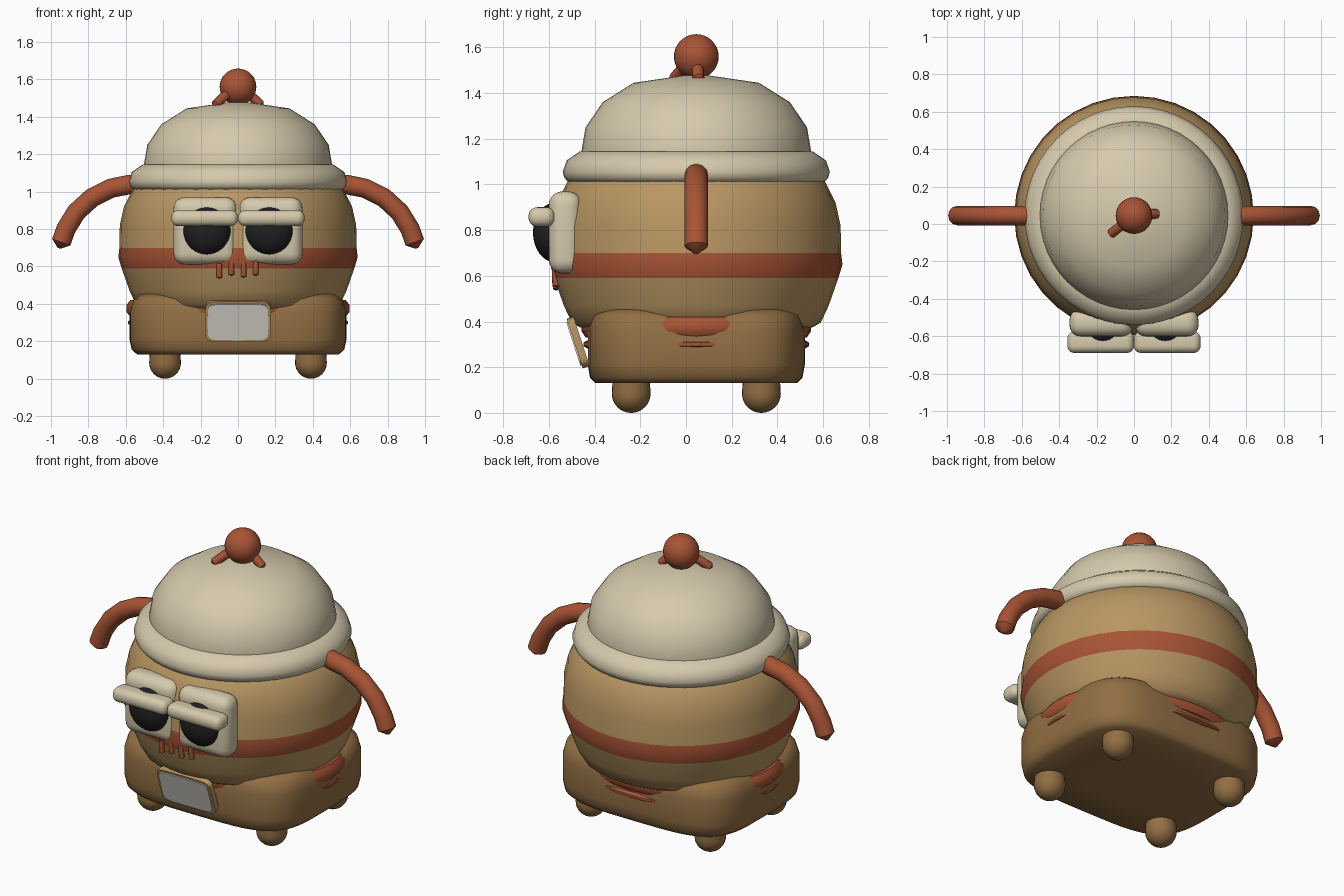
import bpy, bmesh, math
from mathutils import Vector, Matrix

if "Cube" in bpy.data.objects:
    bpy.data.objects.remove(bpy.data.objects["Cube"])

CY = 0.045  # the body axis sits slightly behind the origin


def material(name, r, g, b):
    m = bpy.data.materials.new(name)
    lin = [((c / 255 + 0.055) / 1.055) ** 2.4 for c in (r, g, b)]
    m.diffuse_color = (*lin, 1)
    m.use_nodes = True
    m.node_tree.nodes["Principled BSDF"].inputs["Base Color"].default_value = m.diffuse_color
    return m


CREAM = material("cream", 214, 202, 173)
TAN = material("tan", 184, 150, 98)
BROWN = material("brown", 146, 111, 68)
RUST = material("rust_red", 168, 84, 53)
BLACK = material("black", 32, 32, 33)
WHITE = material("off_white", 222, 218, 210)


def finish(name, bm, mats, angle=50, loc=(0, 0, 0), rot=(0, 0, 0)):
    bmesh.ops.recalc_face_normals(bm, faces=bm.faces)
    me = bpy.data.meshes.new(name)
    bm.to_mesh(me)
    bm.free()
    ob = bpy.data.objects.new(name, me)
    bpy.context.collection.objects.link(ob)
    for m in mats:
        me.materials.append(m)
    ob.location, ob.rotation_euler = loc, rot
    bpy.ops.object.select_all(action='DESELECT')
    bpy.context.view_layer.objects.active = ob
    ob.select_set(True)
    bpy.ops.object.shade_smooth_by_angle(angle=math.radians(angle))
    return ob


def loft(rings, closed=False):
    """Skin a list of equal point loops, capping the ends unless closed."""
    bm = bmesh.new()
    vs = [[bm.verts.new(p) for p in ring] for ring in rings]
    n = len(vs[0])
    pairs = list(zip(vs, vs[1:])) + ([(vs[-1], vs[0])] if closed else [])
    for a, b in pairs:
        for i in range(n):
            j = (i + 1) % n
            bm.faces.new((a[i], a[j], b[j], b[i]))
    if not closed:
        bm.faces.new(vs[0])
        bm.faces.new(vs[-1])
    return bm


def outline(rx, ry, power=2.0, n=32):
    """Superellipse loop; a higher power gives a squarer outline."""
    pts = []
    for i in range(n):
        t = 2 * math.pi * i / n
        c, s = math.cos(t), math.sin(t)
        pts.append((rx * math.copysign(abs(c) ** (2 / power), c),
                    ry * math.copysign(abs(s) ** (2 / power), s)))
    return pts


def lathe(profile, n, sx=1.0, sy=1.0, closed=False):
    return loft([[(x, y, z) for x, y in outline(r * sx, r * sy, n=n)]
                 for r, z in profile], closed)


def tube(name, path, r, mat, side=(0, 1, 0), sides=12, tip=0.0):
    pts = [Vector(p) for p in path]
    rings = []
    for i, p in enumerate(pts):
        t = (pts[min(i + 1, len(pts) - 1)] - pts[max(i - 1, 0)]).normalized()
        u = t.cross(Vector(side)).normalized()
        v = t.cross(u)
        rings.append([p + r * (math.cos(a) * u + math.sin(a) * v)
                      for a in (2 * math.pi * k / sides for k in range(sides))])
    if tip:  # blunt pointed end
        rings.append([pts[-1] + t * tip + (q - pts[-1]) * 0.15 for q in rings[-1]])
    return finish(name, loft(rings), [mat], 40)


def ball(name, loc, radii, mat):
    bm = bmesh.new()
    bmesh.ops.create_uvsphere(bm, u_segments=32, v_segments=16, radius=1)
    bmesh.ops.scale(bm, vec=radii, verts=bm.verts)
    return finish(name, bm, [mat], 60, loc)


def rounded_box(name, loc, dims, bevel, mat):
    bm = bmesh.new()
    bmesh.ops.create_cube(bm, size=1)
    bmesh.ops.scale(bm, vec=dims, verts=bm.verts)
    bmesh.ops.bevel(bm, geom=bm.edges[:], offset=bevel, segments=5,
                    profile=0.5, affect='EDGES')
    return finish(name, bm, [mat], 60, loc)


# Round body with a painted belt
body = lathe([(0.40, 0.36), (0.51, 0.375), (0.545, 0.395), (0.58, 0.47),
              (0.622, 0.59), (0.64, 0.65), (0.634, 0.70), (0.632, 0.82),
              (0.61, 0.92), (0.56, 1.02), (0.48, 1.08)], 36)
for f in body.faces:
    f.material_index = int(0.59 < f.calc_center_median().z < 0.70)
finish("body", body, [TAN, RUST], 50, (0, CY, 0))

# Cushion base: rounded square with raised corners
base_rings = []
for s, z, lift in [(0.5, 0.13, 0), (0.93, 0.13, 0), (0.98, 0.155, 0), (1, 0.21, 0),
                   (1, 0.35, 0.01), (0.97, 0.395, 0.03), (0.90, 0.415, 0.038),
                   (0.70, 0.42, 0.02), (0.4, 0.42, 0)]:
    base_rings.append([(x, y, z + lift * min(1, 2 * abs(x * y) / (0.58 * 0.475 * s * s)))
                       for x, y in outline(0.58 * s, 0.475 * s, 4, 64)])
finish("base", loft(base_rings), [BROWN], 60, (0, CY, 0))

# Two oval bands that show through the middle of each base side
for name, z, h, r in [("upper_band", 0.375, 0.045, 1.0), ("lower_band", 0.30, 0.018, 0.985)]:
    band = lathe([(r - 0.15, z - h), (r - 0.035, z - h), (r, z - h * 0.4),
                  (r, z + h * 0.4), (r - 0.035, z + h), (r - 0.15, z + h)],
                 48, 0.597, 0.502, closed=True)
    finish(name, band, [RUST], 40, (0, CY, 0))

# Feet: short posts with round ends
foot = [(0.085 * math.sin(a), 0.085 - 0.085 * math.cos(a))
        for a in (math.pi / 2 * k / 8 for k in range(1, 9))] + [(0.08, 0.17)]
for x in (-0.39, 0.39):
    for y in (-0.24, 0.33):
        finish("foot", lathe([(0.002, 0)] + foot, 24), [BROWN], 60, (x, y, 0))

# Hat: rolled brim and dome
brim = lathe([(0.50, 1.01), (0.56, 1.01), (0.578, 1.03), (0.585, 1.055),
              (0.568, 1.105), (0.51, 1.145), (0.46, 1.145)], 48, closed=True)
finish("hat_brim", brim, [CREAM], 60, (0, CY, 0))
dome = lathe([(0.50, 1.10), (0.503, 1.145), (0.485, 1.25), (0.41, 1.36),
              (0.275, 1.445), (0.05, 1.478), (0.002, 1.48)], 48)
finish("hat_dome", dome, [CREAM], 60, (0, CY, 0))

# Hat knob with two little ties
ball("knob", (0, CY, 1.56), (0.098, 0.098, 0.098), RUST)
for ex, ey in [(-0.12, -0.05), (0.12, 0.055)]:
    tube("knob_tie", [(0, CY, 1.54), (ex * 0.6, CY + (ey - CY) * 0.6, 1.51),
                      (ex, ey, 1.465)], 0.026, RUST, (0.3, 1, 0), 10, 0.015)

# Arms: drooping curved tubes
for s in (-1, 1):
    arc = [(0.50, 1.04), (0.58, 1.038), (0.68, 1.018), (0.78, 0.968),
           (0.865, 0.89), (0.92, 0.80), (0.945, 0.73)]
    tube("arm", [(s * x, CY, z) for x, z in arc], 0.052, RUST, sides=12, tip=0.035)

# Eyes: padded sockets, pupils and heavy lids
for s in (-1, 1):
    rounded_box("eye_socket", (s * 0.175, -0.528, 0.79), (0.34, 0.145, 0.36), 0.06, CREAM)
    ball("pupil", (s * 0.167, -0.575, 0.79), (0.13, 0.095, 0.13), BLACK)
    rounded_box("eyelid", (s * 0.178, -0.632, 0.858), (0.356, 0.115, 0.085), 0.038, CREAM)

# Four small pegs under the eyes
for x, z in [(-0.10, 0.535), (-0.035, 0.55), (0.03, 0.54), (0.095, 0.55)]:
    tube("peg", [(x, -0.572, z + 0.08), (x, -0.572, z + 0.04), (x, -0.568, z + 0.008)],
         0.015, RUST, sides=10, tip=0.008)

# Tilted front plaque: tan board with a pale plate
for name, w, h, y0, y1, mat in [("plaque_board", 0.176, 0.114, -0.012, 0.02, TAN),
                                ("plaque_plate", 0.162, 0.101, -0.018, -0.011, WHITE)]:
    rings = [[(x, y, z) for x, z in outline(w, h, 7, 48)] for y in (y0, y1)]
    finish(name, loft(rings), [mat], 40, (0, -0.476, 0.307), (math.radians(18), 0, 0))
